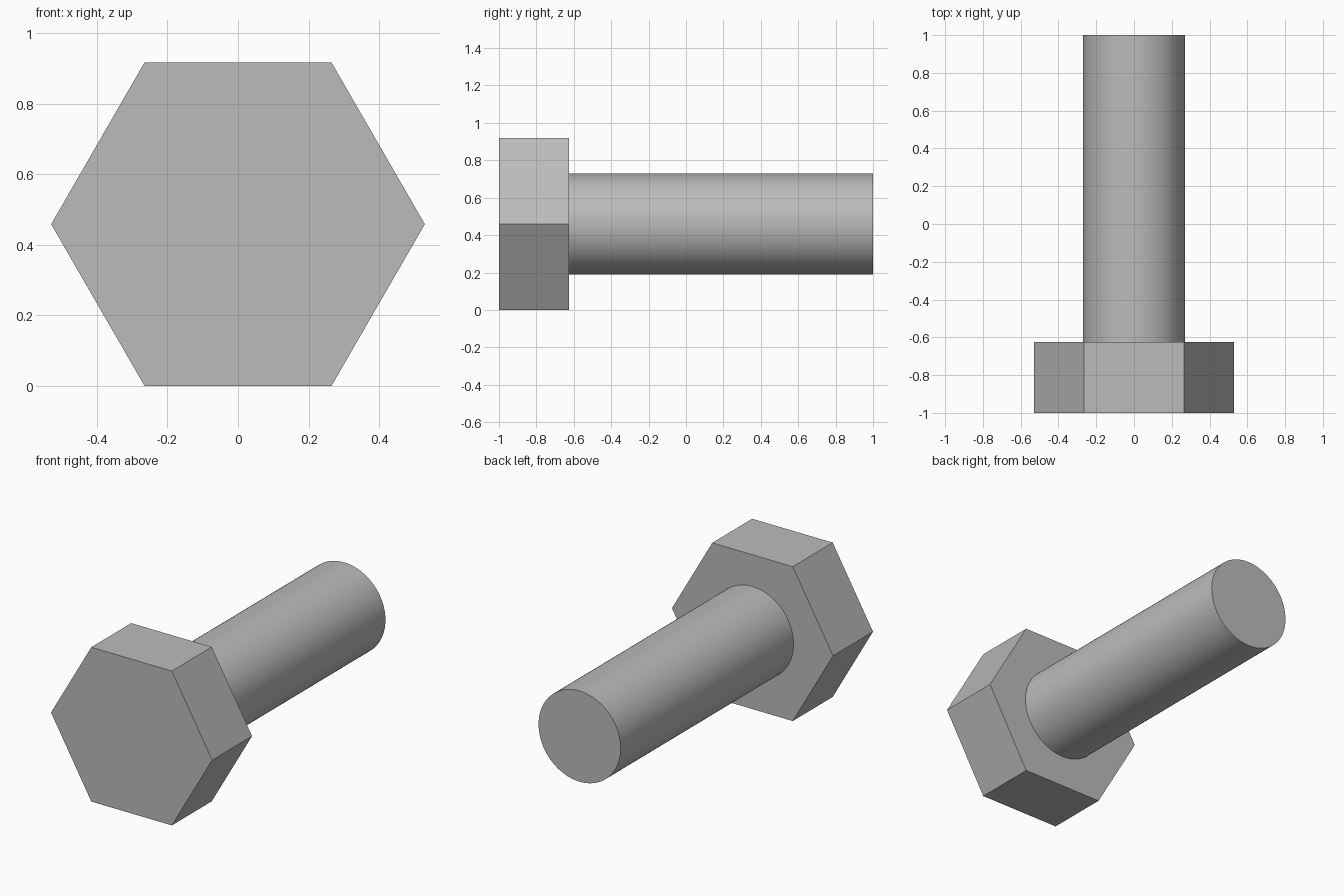
import bpy
import math
from mathutils import Matrix

cube = bpy.data.objects.get("Cube")
if cube:
    bpy.data.objects.remove(cube, do_unlink=True)

HEAD_RADIUS = 0.53
AXIS_Z = HEAD_RADIUS * math.cos(math.radians(30))

steel = bpy.data.materials.new("grey_steel")
steel.use_nodes = True
grey = (0.5, 0.5, 0.5, 1)
steel.diffuse_color = grey
steel.node_tree.nodes["Principled BSDF"].inputs["Base Color"].default_value = grey


def add_prism(name, sides, radius, y_front, y_back):
    """Prism along the y axis, centred on the bolt axis."""
    bpy.ops.mesh.primitive_cylinder_add(
        vertices=sides, radius=radius, depth=y_back - y_front)
    obj = bpy.context.object
    obj.name = obj.data.name = name
    # Put a corner on the x axis, then lay the prism along y
    obj.data.transform(Matrix.Rotation(math.radians(90), 4, "X")
                       @ Matrix.Rotation(math.radians(90), 4, "Z"))
    obj.location = (0, (y_front + y_back) / 2, AXIS_Z)
    obj.data.materials.append(steel)
    return obj


# Hexagonal head with flat faces
add_prism("hex_head", 6, HEAD_RADIUS, -1, -0.625)

# Smooth round shaft with a flat end
add_prism("shaft", 96, 0.27, -0.625, 1)
bpy.ops.object.shade_smooth_by_angle(angle=math.radians(30))
